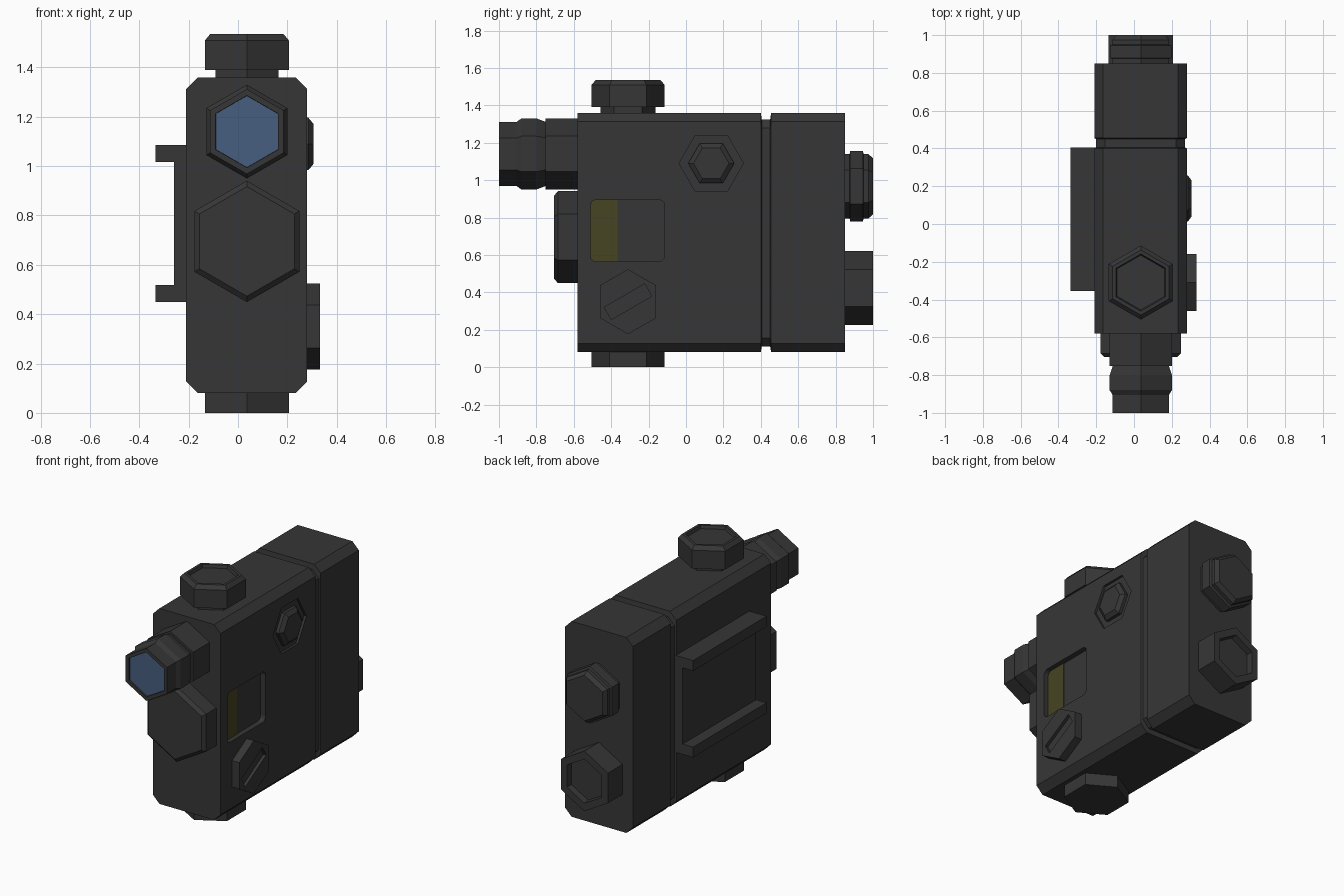
import bpy, bmesh, math
from mathutils import Vector

if "Cube" in bpy.data.objects:
    bpy.data.objects.remove(bpy.data.objects["Cube"])

def mat(name, c):
    m = bpy.data.materials.new(name)
    m.diffuse_color = (*c, 1)
    m.use_nodes = True
    m.node_tree.nodes["Principled BSDF"].inputs["Base Color"].default_value = m.diffuse_color
    return m

DARK = mat("dark_grey", (0.037, 0.037, 0.037))
BLUE = mat("lens_blue", (0.063, 0.112, 0.215))
YELLOW = mat("window_yellow", (0.062, 0.058, 0.016))
CX = 0.036          # centre line of the housing

def finish(name, bm, mats=(DARK,)):
    bmesh.ops.recalc_face_normals(bm, faces=bm.faces[:])
    me = bpy.data.meshes.new(name)
    bm.to_mesh(me)
    bm.free()
    for m in mats:
        me.materials.append(m)
    ob = bpy.data.objects.new(name, me)
    bpy.context.scene.collection.objects.link(ob)
    return ob

def place(axis, u, v, t):
    return {'x': (t, u, v), 'y': (u, t, v), 'z': (u, v, t)}[axis]

def loft(name, axis, rings, mats=(DARK,), end_mat=0):
    """Skin a list of (outline, position along axis), capped at both ends."""
    bm = bmesh.new()
    loops = [[bm.verts.new(place(axis, u, v, t)) for u, v in pts] for pts, t in rings]
    n = len(loops[0])
    for a, b in zip(loops, loops[1:]):
        for i in range(n):
            j = (i + 1) % n
            bm.faces.new((a[i], a[j], b[j], b[i]))
    bm.faces.new(loops[0])
    bm.faces.new(loops[-1]).material_index = end_mat
    return finish(name, bm, mats)

def hexa(name, axis, cu, cv, profile, start=90, **kw):
    """Six-sided lathe; profile is (radius, position along axis)."""
    ang = [math.radians(start + 60 * i) for i in range(6)]
    return loft(name, axis, [([(cu + r * math.cos(a), cv + r * math.sin(a)) for a in ang], t)
                             for r, t in profile], **kw)

def box(name, x0, x1, y0, y1, z0, z1, m=DARK):
    return loft(name, 'y', [([(x0, z0), (x1, z0), (x1, z1), (x0, z1)], y) for y in (y0, y1)], (m,))

def chamfered(x0, x1, z0, z1, c):
    return [(x0 + c, z0), (x1 - c, z0), (x1, z0 + c), (x1, z1 - c),
            (x1 - c, z1), (x0 + c, z1), (x0, z1 - c), (x0, z0 + c)]

def cut(ob, cutter):
    cutter.hide_render = True
    cutter.hide_set(True)
    cutter.display_type = 'WIRE'
    mod = ob.modifiers.new("cut", 'BOOLEAN')
    mod.operation = 'DIFFERENCE'
    mod.solver = 'EXACT'
    mod.object = cutter

# Housing with a groove between the front and rear sections
outer = chamfered(-0.21, 0.28, 0.08, 1.36, 0.047)
inner = chamfered(-0.20, 0.27, 0.11, 1.325, 0.047)
housing = loft("housing", 'y', [(outer, -0.58), (outer, 0.40), (inner, 0.405),
                                (inner, 0.45), (outer, 0.455), (outer, 0.85)])

# Rounded window recess on the right side
r, pts = 0.03, []
for k, (y, z) in enumerate([(-0.115 - r, 0.895 - r), (-0.51 + r, 0.895 - r),
                            (-0.51 + r, 0.565 + r), (-0.115 - r, 0.565 + r)]):
    for s in range(4):
        a = math.radians(90 * k + 30 * s)
        pts.append((y + r * math.cos(a), z + r * math.sin(a)))
cut(housing, loft("window_cutter", 'x', [(pts, 0.245), (pts, 0.35)]))
box("window_indicator", 0.24, 0.249, -0.515, -0.365, 0.56, 0.90, YELLOW)

# Side button sitting in a hexagonal recess
cut(housing, hexa("button_cutter", 'x', 0.135, 1.09, [(0.172, 0.265), (0.172, 0.35)], 0))
hexa("side_button", 'x', 0.135, 1.09, [(0.123, 0.255), (0.123, 0.285), (0.095, 0.305)], 0)

# Slotted side screw
screw = hexa("side_screw", 'x', -0.31, 0.35, [(0.174, 0.27), (0.174, 0.332)])
ca, sa = math.cos(math.radians(30)), math.sin(math.radians(30))
slot = [(-0.31 + u * ca - v * sa, 0.35 + u * sa + v * ca)
        for u, v in ((-0.125, -0.038), (0.125, -0.038), (0.125, 0.038), (-0.125, 0.038))]
cut(screw, loft("slot_cutter", 'x', [(slot, 0.312), (slot, 0.4)]))

# Top and bottom caps
hexa("top_cap", 'z', CX, -0.31, [(0.148, 1.35), (0.148, 1.39), (0.196, 1.39), (0.196, 1.51),
                                 (0.172, 1.535), (0.152, 1.535), (0.145, 1.515)])
hexa("bottom_cap", 'z', CX, -0.31, [(0.196, 0.09), (0.196, 0.0)])

# Front emitter tube with lens, and the large front cap below it
hexa("emitter_tube", 'y', CX, 1.14,
     [(0.19, -0.57), (0.19, -0.752), (0.172, -0.752), (0.19, -0.80), (0.19, -0.88),
      (0.172, -0.905), (0.172, -1.0), (0.146, -1.0), (0.145, -0.99)],
     mats=(DARK, BLUE), end_mat=1)
hexa("front_cap", 'y', CX, 0.695, [(0.246, -0.57), (0.246, -0.685), (0.222, -0.705)])

# Rear knob and rear socket
hexa("rear_knob", 'y', CX, 0.967, [(0.172, 0.84), (0.172, 0.875), (0.188, 0.878), (0.188, 0.945),
                                   (0.172, 0.95), (0.172, 0.975), (0.15, 1.0)])
hexa("rear_socket", 'y', CX, 0.423, [(0.197, 0.84), (0.197, 1.0), (0.145, 1.0), (0.14, 0.96)])

# Mounting rail on the left side
z0, z1 = 0.45, 1.085
rail = [(-0.20, z0), (-0.335, z0), (-0.335, z0 + 0.068), (-0.26, z0 + 0.068),
        (-0.26, z1 - 0.068), (-0.335, z1 - 0.068), (-0.335, z1), (-0.20, z1)]
loft("mounting_rail", 'y', [(rail, -0.355), (rail, 0.405)])
